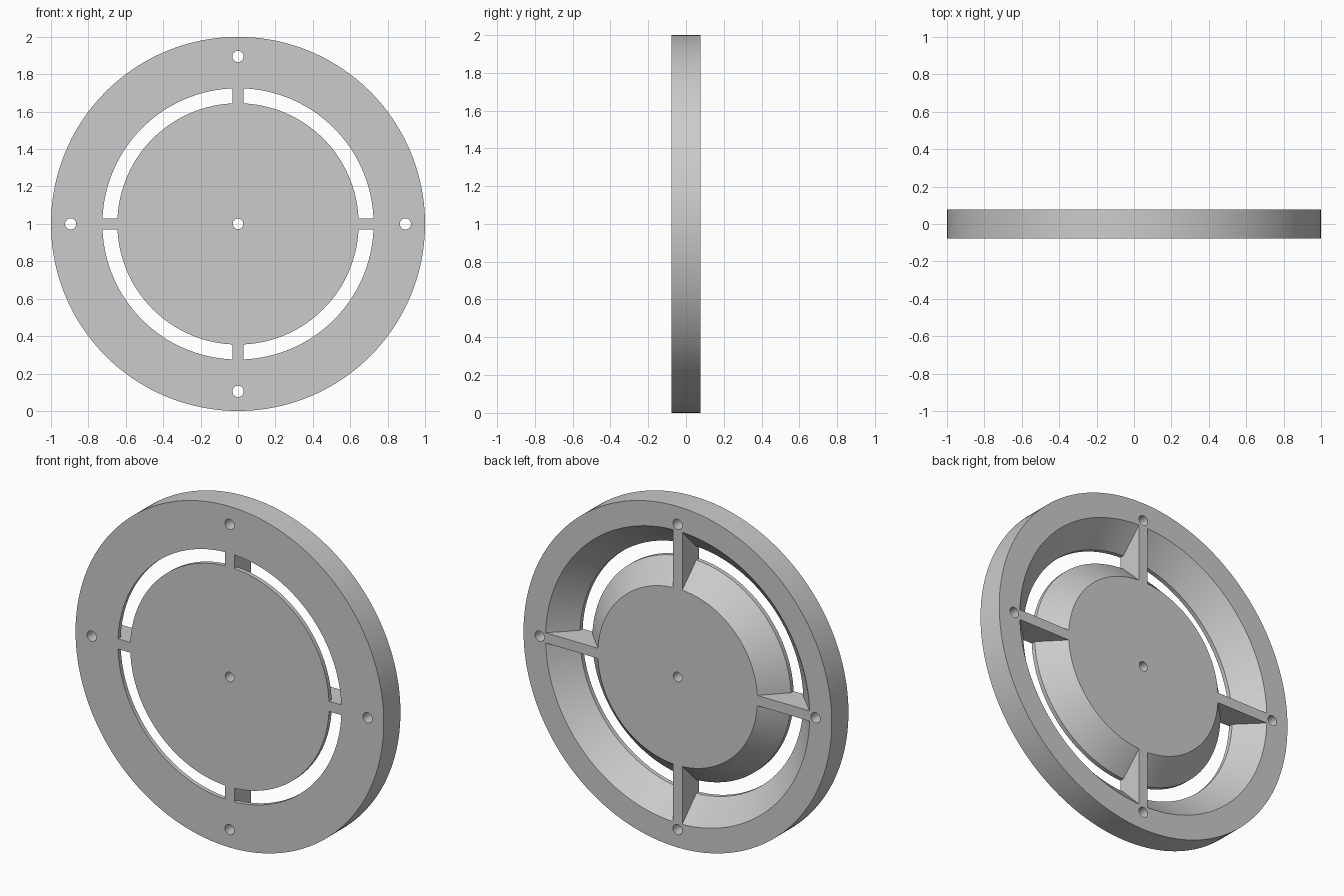
import bpy, bmesh, math
from mathutils import Matrix, Vector

cube = bpy.data.objects.get("Cube")
if cube:
    bpy.data.objects.remove(cube, do_unlink=True)

HALF = 0.0775      # half the plate depth
OVER = 0.1         # how far cutters reach past the centre plane
CENTRE = Vector((0, 0, 1))

gray = bpy.data.materials.new("plain gray")
gray.use_nodes = True
gray.diffuse_color = (0.6, 0.6, 0.6, 1)
gray.node_tree.nodes["Principled BSDF"].inputs["Base Color"].default_value = (0.6, 0.6, 0.6, 1)


def add_object(name, bm, helper=False):
    bmesh.ops.recalc_face_normals(bm, faces=bm.faces)
    mesh = bpy.data.meshes.new(name)
    bm.to_mesh(mesh)
    bm.free()
    mesh.materials.append(gray)
    obj = bpy.data.objects.new(name, mesh)
    bpy.context.collection.objects.link(obj)
    obj.hide_render = helper
    return obj


def cylinder(bm, centre, radius, depth, sides):
    matrix = Matrix.Translation(centre) @ Matrix.Rotation(math.pi / 2, 4, 'X')
    bmesh.ops.create_cone(bm, cap_ends=True, segments=sides, radius1=radius,
                          radius2=radius, depth=depth, matrix=matrix)


def revolve(bm, profile, sides):
    # closed (radius, y) profile swept around the plate axis
    rings = []
    for i in range(sides):
        a = math.tau * i / sides
        rings.append([bm.verts.new((r * math.cos(a), y, 1 + r * math.sin(a)))
                      for r, y in profile])
    n = len(profile)
    for i in range(sides):
        p, q = rings[i], rings[(i + 1) % sides]
        for j in range(n):
            k = (j + 1) % n
            bm.faces.new((p[j], p[k], q[k], q[j]))


def subtract(target, cutter):
    mod = target.modifiers.new("cut", 'BOOLEAN')
    mod.operation = 'DIFFERENCE'
    mod.solver = 'EXACT'
    mod.object = cutter
    bpy.ops.object.select_all(action='DESELECT')
    bpy.context.view_layer.objects.active = target
    target.select_set(True)
    bpy.ops.object.modifier_apply(modifier=mod.name)
    bpy.data.objects.remove(cutter, do_unlink=True)


# Solid round plate
bm = bmesh.new()
cylinder(bm, CENTRE, 1, 2 * HALF, 160)
plate = add_object("slotted_disc", bm)

# Flared ring groove, narrow at the front and wide at the back
lip = -HALF + 0.025
bm = bmesh.new()
revolve(bm, [(0.645, -OVER), (0.725, -OVER), (0.725, lip), (0.857, HALF),
             (0.857, OVER), (0.518, OVER), (0.518, HALF), (0.645, lip)], 160)
groove = add_object("groove_cutter", bm, True)

# Two crossed bars leave four ribs standing in the groove
for size in ((0.06, 0.5, 2.2), (2.2, 0.5, 0.06)):
    bm = bmesh.new()
    bmesh.ops.create_cube(bm, size=1, matrix=Matrix.Translation(CENTRE)
                          @ Matrix.Diagonal((*size, 1)))
    subtract(groove, add_object("rib_keeper", bm, True))
subtract(plate, groove)

# Bolt holes at the centre and on the rim above each rib
bm = bmesh.new()
cylinder(bm, CENTRE, 0.028, 4 * HALF, 32)
for i in range(4):
    a = math.pi / 2 * i
    cylinder(bm, CENTRE + 0.895 * Vector((math.cos(a), 0, math.sin(a))), 0.03, 4 * HALF, 32)
subtract(plate, add_object("hole_cutter", bm, True))

# Smooth curved walls, crisp edges
bpy.ops.object.select_all(action='DESELECT')
plate.select_set(True)
bpy.context.view_layer.objects.active = plate
bpy.ops.object.shade_smooth_by_angle(angle=math.radians(25))
